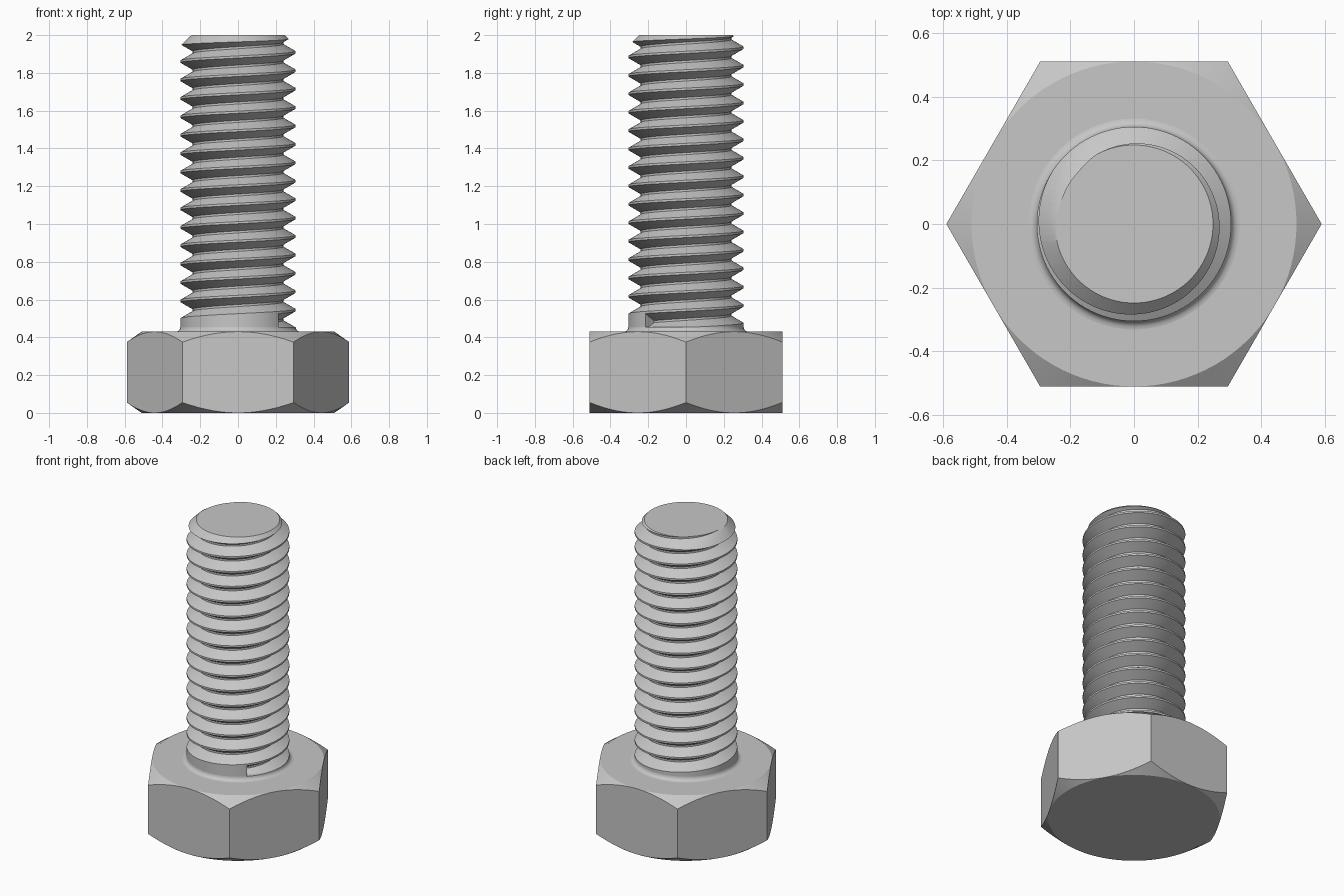
import bpy, bmesh
from math import pi, cos, sin, radians

cube = bpy.data.objects.get("Cube")
if cube:
    bpy.data.objects.remove(cube, do_unlink=True)

# Sizes
HEAD_H, FLAT, DROP = 0.43, 0.51, 0.055
CREST, ROOT, PITCH = 0.305, 0.24, 0.0975
TOP, TIP = 2.0, 0.248
START, GROOVE_Z, TURNS = radians(-45), 0.483, 17

steel = bpy.data.materials.new("light grey steel")
steel.use_nodes = True
steel.diffuse_color = (0.57, 0.57, 0.57, 1)
steel.node_tree.nodes["Principled BSDF"].inputs["Base Color"].default_value = steel.diffuse_color


def polar(r, a, z):
    return (r * cos(a), r * sin(a), z)


def make_object(name, bm):
    """Weld, orient and link a bmesh as a named object."""
    bmesh.ops.remove_doubles(bm, verts=bm.verts[:], dist=1e-5)
    bmesh.ops.recalc_face_normals(bm, faces=bm.faces[:])
    mesh = bpy.data.meshes.new(name)
    bm.to_mesh(mesh)
    bm.free()
    mesh.materials.append(steel)
    ob = bpy.data.objects.new(name, mesh)
    bpy.context.collection.objects.link(ob)
    return ob


def activate(ob):
    bpy.ops.object.select_all(action='DESELECT')
    ob.select_set(True)
    bpy.context.view_layer.objects.active = ob


def smooth(ob):
    activate(ob)
    bpy.ops.object.shade_smooth_by_angle(angle=radians(28))


def lathe(name, profile, steps=96):
    """Closed solid from (radius, z) points, capped at both ends."""
    bm = bmesh.new()
    rings = [[bm.verts.new(polar(r, 2 * pi * i / steps, z)) for i in range(steps)]
             for r, z in profile]
    for a, b in zip(rings, rings[1:]):
        for i in range(steps):
            j = (i + 1) % steps
            bm.faces.new((a[i], a[j], b[j], b[i]))
    bm.faces.new(rings[0])
    bm.faces.new(rings[-1])
    return make_object(name, bm)


# Hexagonal head, with a conical chamfer above and below
def hex_head(per_side=16):
    bm = bmesh.new()
    n = 6 * per_side
    corner = FLAT / cos(pi / 6)
    rims, circles = [], []
    for end, way in ((0, 1), (HEAD_H, -1)):
        rim, circle = [], []
        for i in range(n):
            a = 2 * pi * i / n
            r = FLAT / cos(a % (pi / 3) - pi / 6) if i % per_side else corner
            drop = DROP * (r - FLAT) / (corner - FLAT)
            rim.append(bm.verts.new(polar(r, a, end + way * drop)))
            circle.append(bm.verts.new(polar(FLAT, a, end)))
        for i in range(n):
            j = (i + 1) % n
            bm.faces.new((circle[i], circle[j], rim[j], rim[i]))
        bm.faces.new(circle)
        rims.append(rim)
    for side in range(6):
        ids = [(side * per_side + k) % n for k in range(per_side + 1)]
        bm.faces.new([rims[0][i] for i in ids] + [rims[1][i] for i in reversed(ids)])
    return make_object("hex_head", bm)


# Shank with a right-handed helical groove that starts at a square step
def threaded_shank(steps=96):
    bm = bmesh.new()
    groove = ((CREST, -0.043), (ROOT, -0.0055), (ROOT, 0.0055), (CREST, 0.043))
    cols = []
    for i in range(steps + 1):
        a = START + 2 * pi * i / steps
        lift = GROOVE_Z + PITCH * i / steps
        col = [bm.verts.new(polar(CREST, a, HEAD_H - 0.03))]
        for t in range(TURNS):
            col += [bm.verts.new(polar(r, a, lift + t * PITCH + dz)) for r, dz in groove]
        cols.append(col)
    first, last = cols[0], cols[-1]
    for a, b in zip(cols, cols[1:]):
        for k in range(len(a) - 1):
            face = [a[k], b[k], b[k + 1], a[k + 1]]
            if b is last and k == 0:
                face[2:2] = [first[1], first[4]]
            bm.faces.new(face)
    bm.faces.new(first[1:5])
    bm.faces.new([c[0] for c in cols[:-1]])
    bm.faces.new([c[-1] for c in cols] + last[-2:-5:-1])
    return make_object("threaded_shank", bm)


head = hex_head()
shank = threaded_shank()

# Trim the thread to a chamfered flat tip
envelope = lathe("tip_cutter", [(0.4, 0.2), (0.4, TOP + TIP - 0.4), (TIP, TOP)])
activate(shank)
trim = shank.modifiers.new("trim", 'BOOLEAN')
trim.operation, trim.solver, trim.object = 'INTERSECT', 'EXACT', envelope
bpy.ops.object.modifier_apply(modifier=trim.name)
bpy.data.objects.remove(envelope, do_unlink=True)

# Concave fillet where the shank meets the head
R = 0.026
arc = [(CREST + R * (1 - sin(t * pi / 10)), HEAD_H + R * (1 - cos(t * pi / 10)))
       for t in range(6)]
fillet = lathe("under_head_fillet", [(CREST + R, HEAD_H - 0.01)] + arc)

for part in (head, shank, fillet):
    smooth(part)
